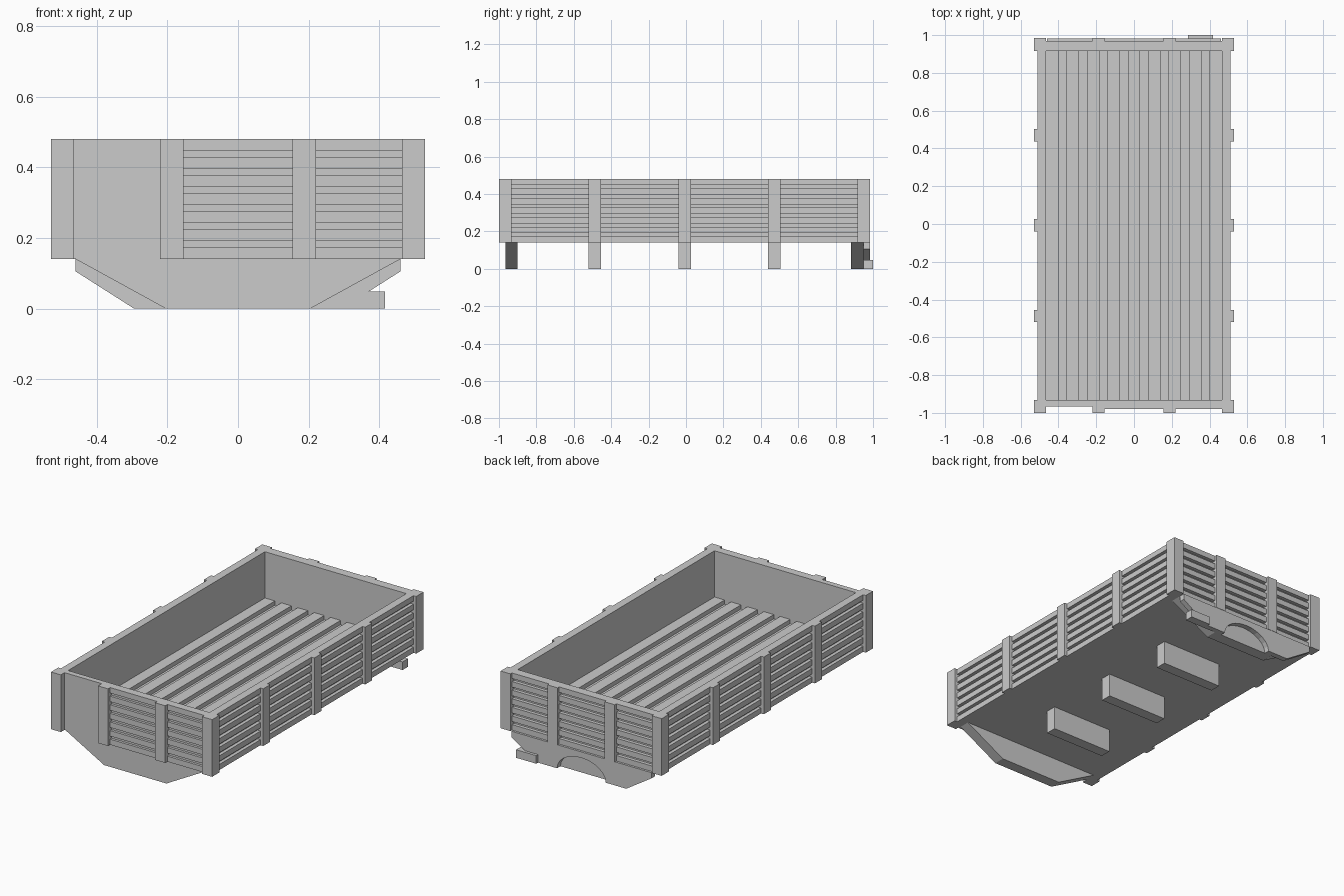
import bpy, bmesh, math

cube = bpy.data.objects.get("Cube")
if cube:
    bpy.data.objects.remove(cube)

grey = bpy.data.materials.new("plain_grey")
grey.use_nodes = True
COLOUR = (0.6, 0.6, 0.6, 1)
grey.diffuse_color = COLOUR
grey.node_tree.nodes["Principled BSDF"].inputs["Base Color"].default_value = COLOUR


def finish(name, bm):
    bmesh.ops.recalc_face_normals(bm, faces=bm.faces)
    mesh = bpy.data.meshes.new(name)
    bm.to_mesh(mesh)
    bm.free()
    mesh.materials.append(grey)
    obj = bpy.data.objects.new(name, mesh)
    bpy.context.collection.objects.link(obj)
    return obj


def boxes(name, spans):
    """One object from boxes given as ((x0, x1), (y0, y1), (z0, z1))."""
    bm = bmesh.new()
    for span in spans:
        for v in bmesh.ops.create_cube(bm, size=1)["verts"]:
            for i, (lo, hi) in enumerate(span):
                v.co[i] = (lo + hi) / 2 + v.co[i] * (hi - lo)
    return finish(name, bm)


def end_plate(name, outline, y0, y1):
    """Extrude an (x, z) outline from y0 to y1."""
    bm = bmesh.new()
    face = bm.faces.new([bm.verts.new((x, y0, z)) for x, z in outline])
    moved = bmesh.ops.extrude_face_region(bm, geom=[face])["geom"]
    for v in moved:
        if isinstance(v, bmesh.types.BMVert):
            v.co.y = y1
    return finish(name, bm)


BASE, TOP = 0.14, 0.48
HEIGHT = (BASE, TOP)
IN_X, OUT_X, POST_X = 0.465, 0.512, 0.53
IN_FRONT, IN_BACK = -0.932, 0.917
POST_W = 0.066
CORE_X = OUT_X - 0.02

# floor with raised long boards
boxes("floor", [((-0.48, 0.48), (-0.95, 0.94), (BASE, 0.18))])
boxes("floor_boards", [((x - 0.033, x + 0.033), (IN_FRONT, IN_BACK), (0.17, 0.205))
                       for x in [0.108 * i for i in range(-4, 5)]])

# wall cores behind the slats
boxes("side_wall_cores", [((-CORE_X, -IN_X), (-0.96, 0.95), HEIGHT),
                          ((IN_X, CORE_X), (-0.96, 0.95), HEIGHT)])
boxes("front_wall_core", [((-IN_X, IN_X), (-0.965, IN_FRONT), HEIGHT)])
boxes("back_wall_core", [((-IN_X, IN_X), (IN_BACK, 0.95), HEIGHT)])

# horizontal slats, with gaps left between them
slats = [(BASE + 0.0512 * i, BASE + 0.0512 * i + 0.033) for i in range(7)]
slats[-1] = (slats[-1][0], TOP)
boxes("side_slats", [((s * 0.5 - 0.012, s * 0.5 + 0.012), (-0.95, 0.94), z)
                     for s in (-1, 1) for z in slats])
boxes("front_slats", [((-0.2, 0.48), (-0.98, -0.95), z) for z in slats])
boxes("back_slats", [((-0.48, 0.48), (0.94, 0.97), z) for z in slats])

# corner posts
boxes("corner_posts", [(x, y, HEIGHT)
                       for x in ((-POST_X, -IN_X), (IN_X, POST_X))
                       for y in ((-1, IN_FRONT), (IN_BACK, 0.985))])

# intermediate posts and the matching cross beams underneath
bays = [(y - POST_W / 2, y + POST_W / 2) for y in (-0.487, -0.007, 0.471)]
boxes("side_posts", [(x, y, HEIGHT) for y in bays
                     for x in ((-POST_X, -0.48), (0.48, POST_X))])
end_posts = ((-0.221, -0.155), (0.155, 0.221))
boxes("front_posts", [(x, (-1, -0.95), HEIGHT) for x in end_posts])
boxes("back_posts", [(x, (0.94, 0.985), HEIGHT) for x in end_posts])
boxes("cross_beams", [((-0.2, 0.2), y, (0, 0.15)) for y in bays])

# tapered end beams
taper = [(-0.46, BASE), (-0.205, 0), (0.205, 0), (0.46, BASE)]
end_plate("front_beam", taper, -0.965, -0.9)
end_plate("back_beam", taper, 0.882, 0.951)

# back skirt with an arched cutout
arch = [(-0.16 * math.cos(a), 0.105 * math.sin(a))
        for a in [math.pi * i / 12 for i in range(13)]]
skirt = [(-0.46, BASE), (-0.46, 0.105), (-0.295, 0)] + arch
skirt += [(0.295, 0), (0.46, 0.105), (0.46, BASE)]
end_plate("back_skirt", skirt, 0.95, 0.983)

# small step on the back
boxes("back_step", [((0.285, 0.417), (0.95, 1), (0, 0.048))])
